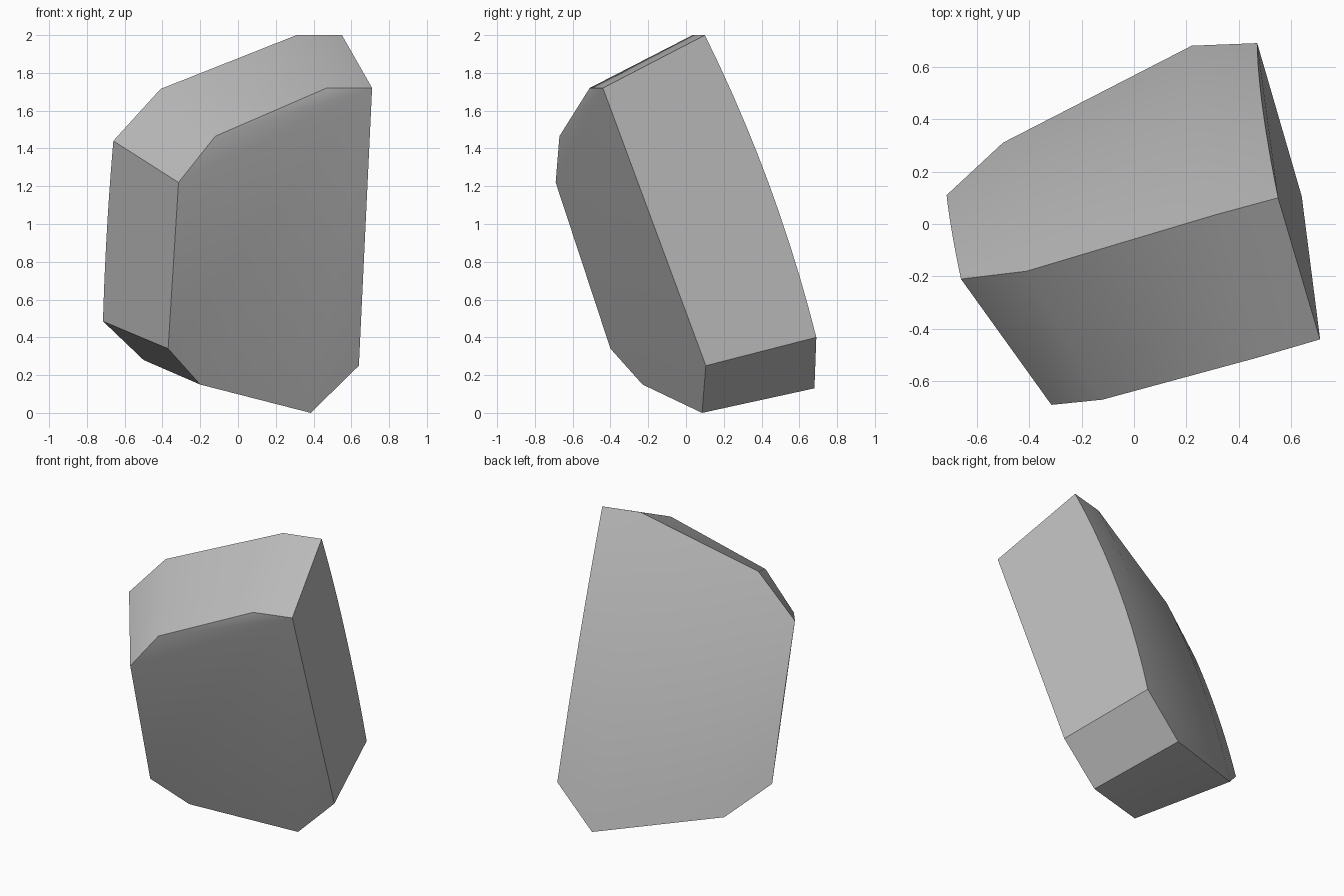
import bpy
import bmesh
from math import radians
from mathutils import Vector

if "Cube" in bpy.data.objects:
    bpy.data.objects.remove(bpy.data.objects["Cube"])

stone = bpy.data.materials.new("stone grey")
stone.use_nodes = True
GREY = (0.5, 0.5, 0.5, 1)
stone.diffuse_color = GREY
stone.node_tree.nodes["Principled BSDF"].inputs["Base Color"].default_value = GREY

# Outlines run along the top from left side to right side, then along the bottom
front_top = [(-0.315, -0.69, 1.22), (-0.12, -0.67, 1.465), (0.47, -0.51, 1.72), (0.71, -0.44, 1.72)]
front_bottom = [(-0.37, -0.40, 0.34), (-0.20, -0.23, 0.15), (0.385, 0.085, 0), (0.64, 0.105, 0.25)]
back_top = [(-0.66, -0.21, 1.44), (-0.41, -0.18, 1.715), (0.31, 0.035, 2), (0.55, 0.10, 2)]
back_bottom = [(-0.715, 0.11, 0.485), (-0.50, 0.31, 0.28), (0.22, 0.68, 0.13), (0.47, 0.69, 0.40)]
OUTWARD = Vector((-0.377, 0.863, 0.337))
RADIUS = 7.4
STEPS = 10


def arc(start, end):
    """Points of a shallow arc that bulges outward between two corners."""
    start, end = Vector(start), Vector(end)
    rise = (end - start).length_squared / (8 * RADIUS)
    points = []
    for i in range(STEPS + 1):
        t = i / STEPS
        points.append(start.lerp(end, t) + OUTWARD * 4 * rise * t * (1 - t))
    return points


bm = bmesh.new()
top = [bm.verts.new(p) for p in front_top]
bottom = [bm.verts.new(p) for p in front_bottom]
columns = [[bm.verts.new(p) for p in arc(a, b)] for a, b in zip(back_top, back_bottom)]

# Curved back and the top and bottom rims
for k in range(3):
    left, right = columns[k], columns[k + 1]
    for i in range(STEPS):
        bm.faces.new((left[i], left[i + 1], right[i + 1], right[i]))
    bm.faces.new((top[k], top[k + 1], right[0], left[0]))
    bm.faces.new((bottom[k], left[-1], right[-1], bottom[k + 1]))

# Side walls
bm.faces.new([top[0]] + columns[0] + [bottom[0]])
bm.faces.new([bottom[3]] + columns[3][::-1] + [top[3]])

# Front, fanned from its upper corner
ring = [top[2], top[1], top[0]] + bottom
for a, b in zip(ring, ring[1:]):
    bm.faces.new((top[3], a, b))

bmesh.ops.recalc_face_normals(bm, faces=bm.faces)
mesh = bpy.data.meshes.new("stone_block")
bm.to_mesh(mesh)
bm.free()
mesh.materials.append(stone)
block = bpy.data.objects.new("stone_block", mesh)
bpy.context.collection.objects.link(block)

# Soft shading over the shallow bends only
bpy.ops.object.select_all(action="DESELECT")
block.select_set(True)
bpy.context.view_layer.objects.active = block
bpy.ops.object.shade_smooth_by_angle(angle=radians(30))
